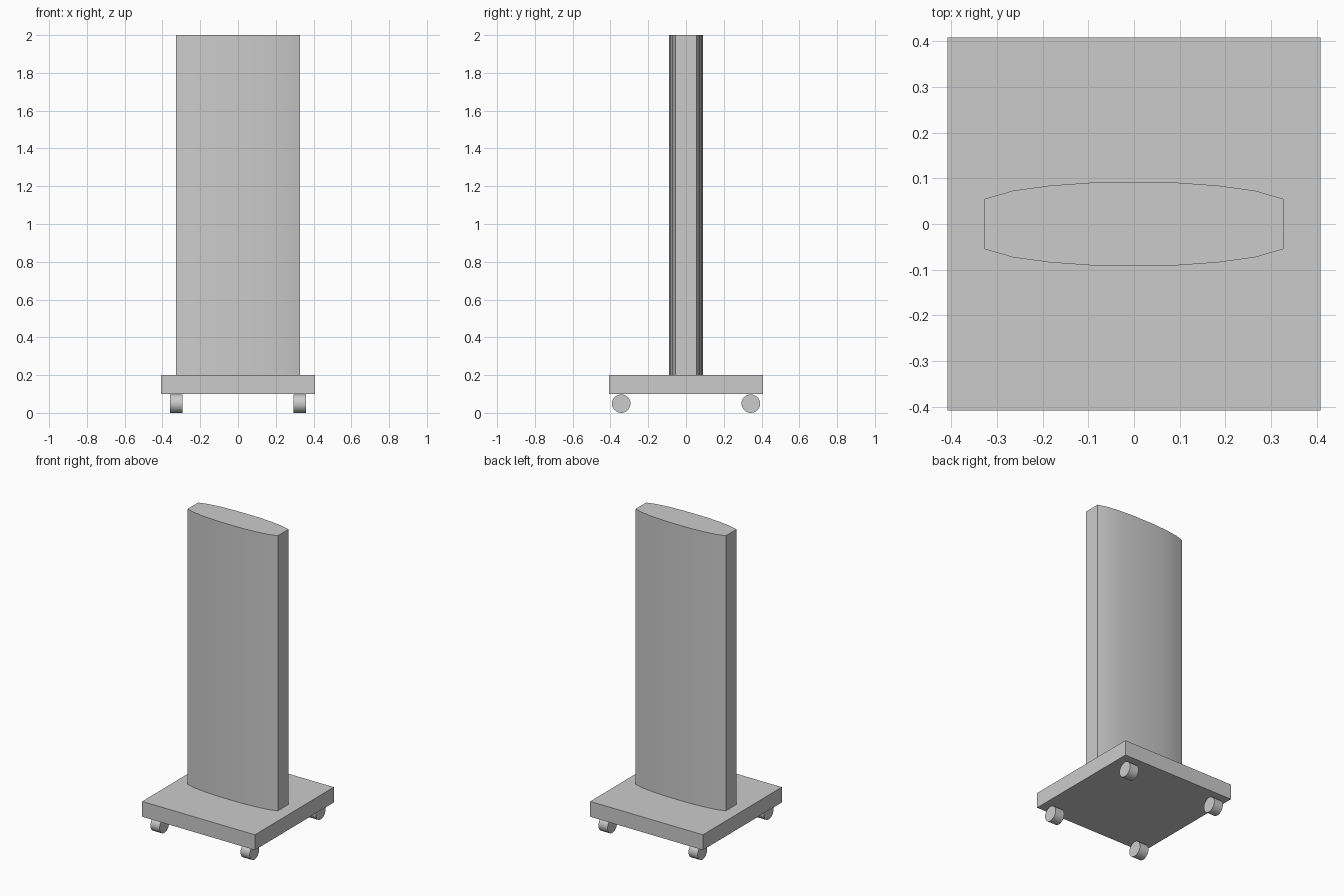
import bpy, bmesh
from math import pi

if "Cube" in bpy.data.objects:
    bpy.data.objects.remove(bpy.data.objects["Cube"])


def prism(name, outline, z0, z1):
    """Extrude a closed XY outline between two heights."""
    bm = bmesh.new()
    face = bm.faces.new([bm.verts.new((x, y, z0)) for x, y in outline])
    ext = bmesh.ops.extrude_face_region(bm, geom=[face])
    top = [v for v in ext["geom"] if isinstance(v, bmesh.types.BMVert)]
    bmesh.ops.translate(bm, verts=top, vec=(0, 0, z1 - z0))
    bmesh.ops.recalc_face_normals(bm, faces=bm.faces)
    mesh = bpy.data.meshes.new(name)
    bm.to_mesh(mesh)
    bm.free()
    obj = bpy.data.objects.new(name, mesh)
    bpy.context.collection.objects.link(obj)
    return obj


def smooth(obj):
    bpy.ops.object.select_all(action="DESELECT")
    obj.select_set(True)
    bpy.context.view_layer.objects.active = obj
    bpy.ops.object.shade_smooth_by_angle(angle=pi / 6)


# Square base slab
b = 0.408
prism("base", [(-b, -b), (b, -b), (b, b), (-b, b)], 0.1, 0.2)

# Upright panel with bowed front and back, flat ends
half = [(0.327, 0.055), (0.265, 0.073), (0.185, 0.084), (0.088, 0.091)]
back = half + [(-x, y) for x, y in reversed(half)]
front = [(-x, -y) for x, y in back]
smooth(prism("panel", back + front, 0.2, 2.0))

# Four wheels with axles along x
for sx, side in ((-1, "left"), (1, "right")):
    for sy, end in ((-1, "front"), (1, "back")):
        bpy.ops.mesh.primitive_cylinder_add(
            vertices=32, radius=0.049, depth=0.066,
            location=(sx * 0.326, sy * 0.343, 0.05), rotation=(0, pi / 2, 0))
        wheel = bpy.context.object
        wheel.name = f"{end}_{side}_wheel"
        wheel.location.z = 0.049
        smooth(wheel)
